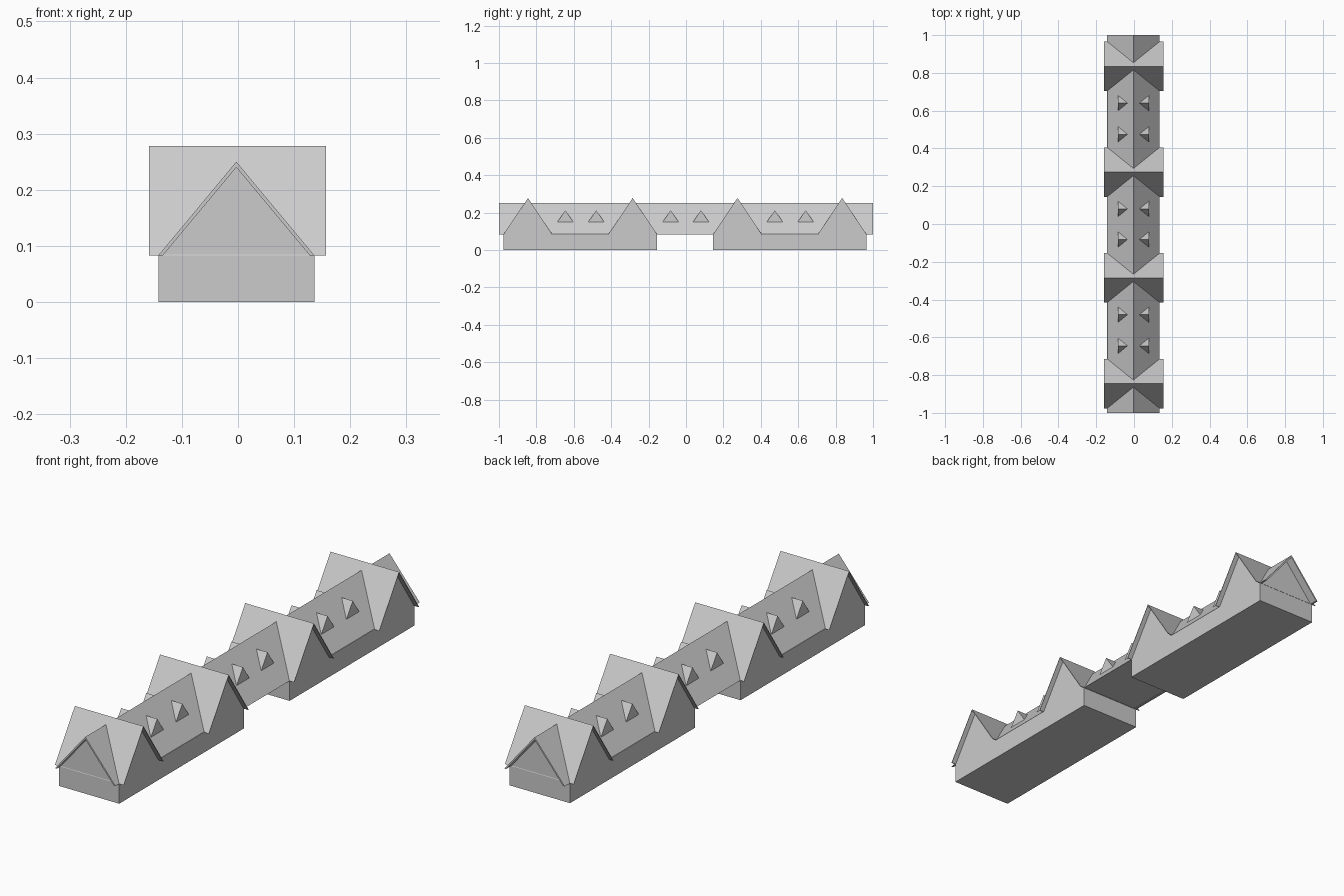
import bpy
import bmesh

if "Cube" in bpy.data.objects:
    bpy.data.objects.remove(bpy.data.objects["Cube"])

CX = -0.003                             # centre line of the building
WALL_H = 0.085                          # eaves height
HALF_W = 0.139                          # half width of the walls
GABLES = (-0.845, -0.285, 0.275, 0.835)  # y of the cross ridges
DORMERS = (-0.645, -0.48, -0.082, 0.08, 0.475, 0.64)


def make(name, verts, faces):
    mesh = bpy.data.meshes.new(name)
    mesh.from_pydata(verts, [], faces)
    bm = bmesh.new()
    bm.from_mesh(mesh)
    bmesh.ops.recalc_face_normals(bm, faces=bm.faces)
    bm.to_mesh(mesh)
    bm.free()
    obj = bpy.data.objects.new(name, mesh)
    bpy.context.collection.objects.link(obj)
    return obj


def prism(name, profile, a, b, axis):
    """Extrude an (horizontal, z) profile from a to b along x or y."""
    n = len(profile)
    if axis == 'y':
        verts = [(u, t, z) for t in (a, b) for u, z in profile]
    else:
        verts = [(t, u, z) for t in (a, b) for u, z in profile]
    faces = [list(range(n)), list(range(n, 2 * n))]
    faces += [(i, (i + 1) % n, n + (i + 1) % n, n + i) for i in range(n)]
    return make(name, verts, faces)


def chevron(c, half, base, top, drop, inset):
    """Thin inverted V used as a roof cross-section."""
    return [(c - half, base), (c, top), (c + half, base),
            (c + half - inset, base), (c, top - drop), (c - half + inset, base)]


# two wall blocks, left apart by the open passage
for name, y0, y1 in (("front_block", -0.975, -0.156), ("rear_block", 0.145, 0.965)):
    prism(name, [(CX - HALF_W, 0), (CX + HALF_W, 0),
                 (CX + HALF_W, WALL_H), (CX - HALF_W, WALL_H)], y0, y1, 'y')

# attic running the whole length, bridging the passage
prism("attic", [(CX - 0.132, WALL_H), (CX + 0.132, WALL_H), (CX, 0.24)],
      -0.975, 0.965, 'y')

# long main roof
prism("main_roof", chevron(CX, HALF_W, 0.083, 0.25, 0.01, 0.008), -1, 1, 'y')

# cross gables: solid gable wall plus thin overhanging roof
for i, y in enumerate(GABLES):
    prism(f"cross_gable_{i}", [(y - 0.127, WALL_H), (y + 0.127, WALL_H), (y, 0.274)],
          CX - HALF_W, CX + HALF_W, 'x')
    prism(f"cross_roof_{i}", chevron(y, 0.131, 0.083, 0.278, 0.004, 0.003),
          -0.159, 0.157, 'x')

# small triangular dormers on both slopes
for i, y in enumerate(DORMERS):
    for side, s in (("left", -1), ("right", 1)):
        make(f"dormer_{side}_{i}",
             [(CX + s * 0.083, y - 0.042, 0.151), (CX + s * 0.083, y + 0.042, 0.151),
              (CX + s * 0.083, y, 0.212), (CX + s * 0.031, y, 0.212)],
             [(0, 1, 2), (0, 2, 3), (1, 3, 2), (0, 3, 1)])
